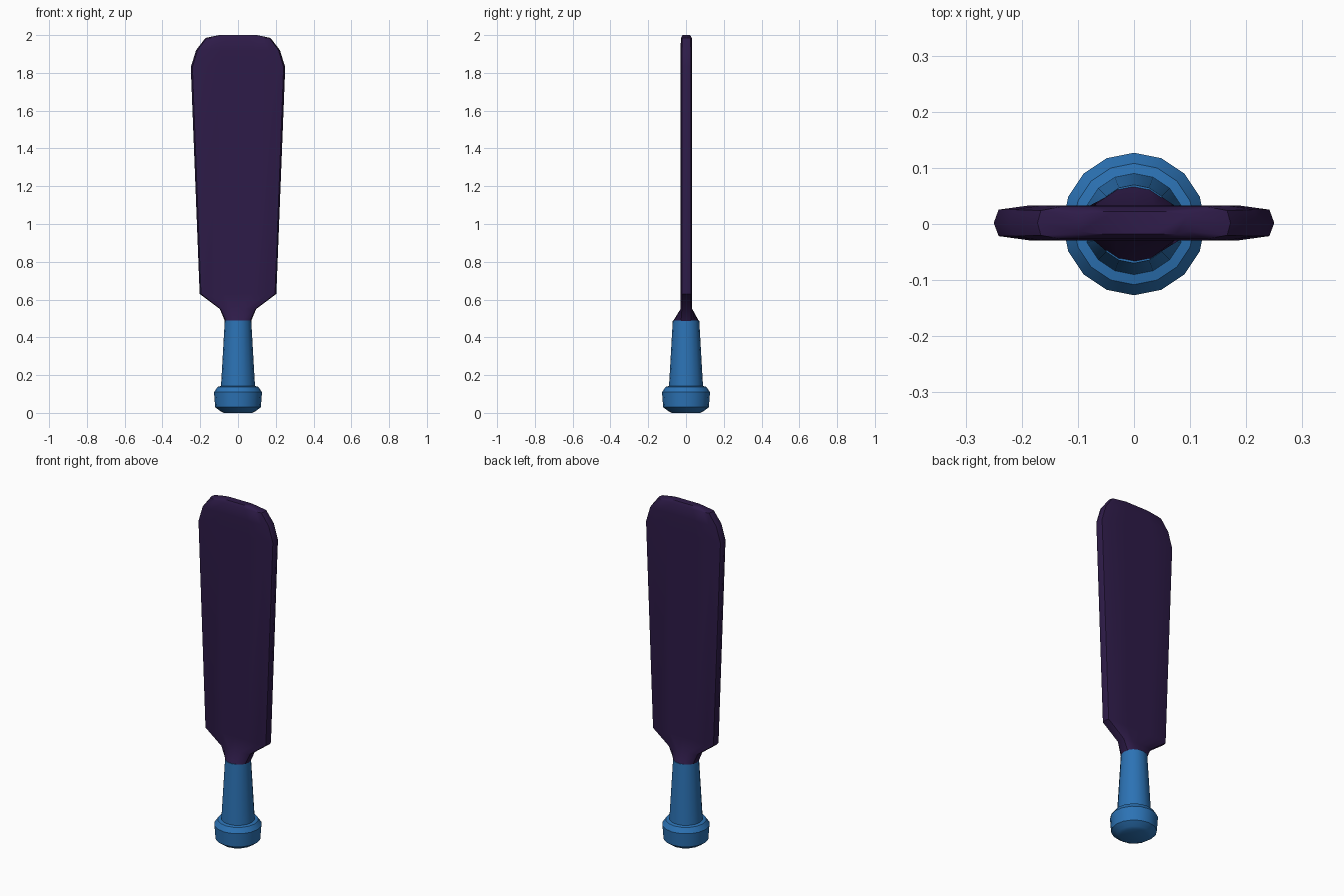
import bpy, bmesh, math

if "Cube" in bpy.data.objects:
    bpy.data.objects.remove(bpy.data.objects["Cube"])

N = 16


def material(name, color):
    m = bpy.data.materials.new(name)
    m.diffuse_color = color
    m.use_nodes = True
    m.node_tree.nodes["Principled BSDF"].inputs["Base Color"].default_value = m.diffuse_color
    return m


def loft(name, rings, mat, angle):
    """Skin a list of closed rings, capping both ends."""
    bm = bmesh.new()
    rows = [[bm.verts.new(p) for p in ring] for ring in rings]
    for a, b in zip(rows, rows[1:]):
        for i in range(N):
            j = (i + 1) % N
            bm.faces.new((a[i], a[j], b[j], b[i]))
    bm.faces.new(rows[0][::-1])
    bm.faces.new(rows[-1])
    bmesh.ops.recalc_face_normals(bm, faces=bm.faces)
    mesh = bpy.data.meshes.new(name)
    bm.to_mesh(mesh)
    bm.free()
    mesh.materials.append(mat)
    obj = bpy.data.objects.new(name, mesh)
    bpy.context.collection.objects.link(obj)
    bpy.ops.object.select_all(action='DESELECT')
    obj.select_set(True)
    bpy.context.view_layer.objects.active = obj
    bpy.ops.object.shade_smooth_by_angle(angle=math.radians(angle))
    return obj


def circle(r, z):
    return [(r * math.cos(math.tau * i / N), r * math.sin(math.tau * i / N), z)
            for i in range(N)]


# Flat blade section: quarter outline mirrored into all four quadrants
QUARTER = [(1, 0), (0.965, 0.76), (0.75, 1), (0.38, 1), (0, 1)]


def slab(w, t, z):
    half = QUARTER + [(-x, y) for x, y in QUARTER[-2::-1]]
    full = half + [(x, -y) for x, y in half[-2:0:-1]]
    return [(x * w, y * t + 0.002, z) for x, y in full]


blue = material("grip_blue", (0.025, 0.17, 0.46, 1))
purple = material("blade_purple", (0.027, 0.011, 0.065, 1))

# Grip with rounded pommel
grip = [(0.075, 0.0), (0.092, 0.008), (0.121, 0.03), (0.127, 0.11),
        (0.108, 0.138), (0.09, 0.142), (0.07, 0.49)]
loft("grip", [circle(r, z) for r, z in grip], blue, 35)

# Blade: round neck flattening into a wide paddle with rounded tip
blade = [(0.096, 0.031, 0.55), (0.203, 0.031, 0.63), (0.25, 0.031, 1.83),
         (0.222, 0.031, 1.92), (0.172, 0.029, 1.985), (0.10, 0.02, 2.0)]
loft("blade", [circle(0.069, 0.485)] + [slab(*s) for s in blade], purple, 40)
